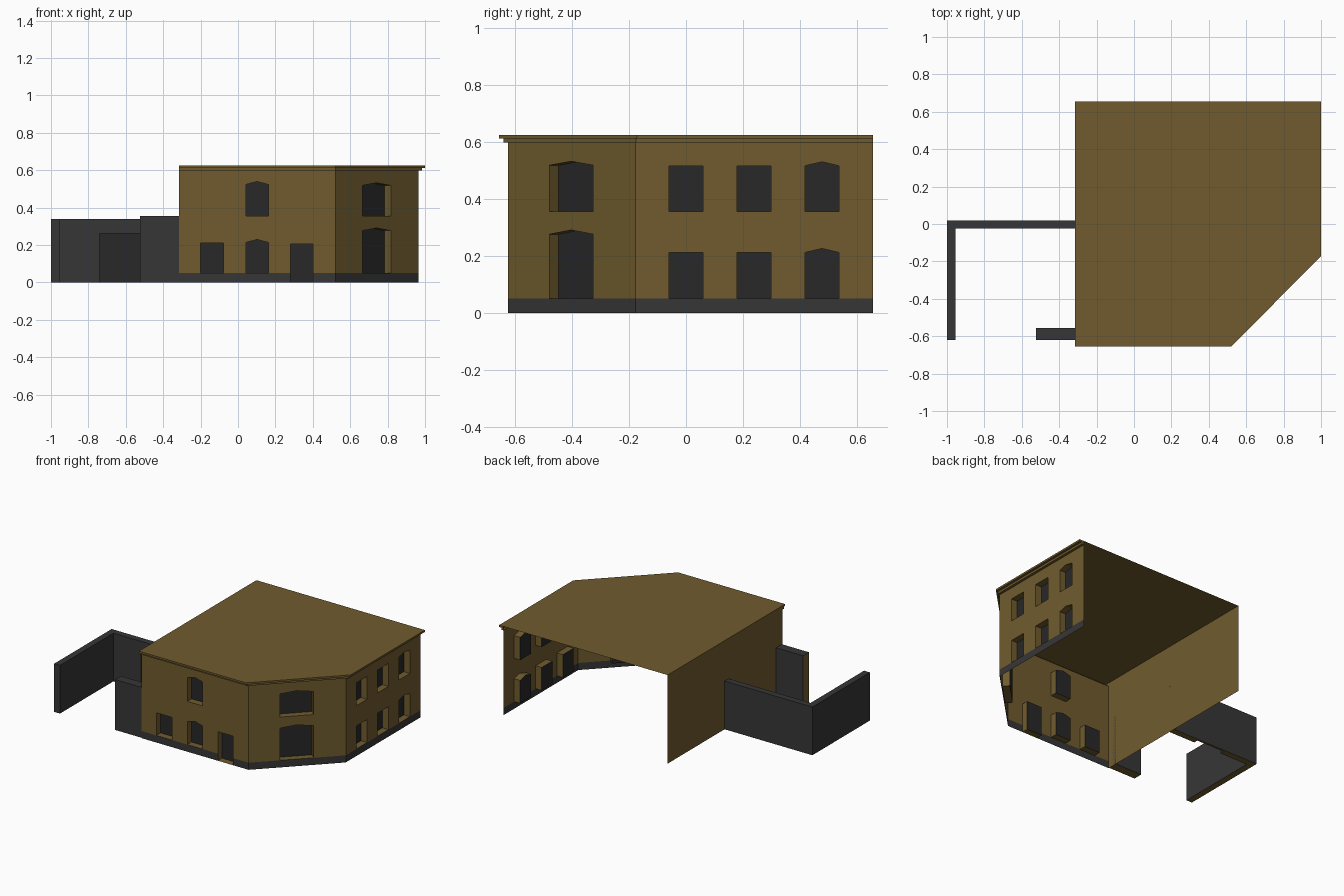
import bpy, bmesh
from mathutils import Vector

if "Cube" in bpy.data.objects:
    bpy.data.objects.remove(bpy.data.objects["Cube"])


def material(name, rgb):
    m = bpy.data.materials.new(name)
    m.diffuse_color = (*rgb, 1)
    m.use_nodes = True
    m.node_tree.nodes["Principled BSDF"].inputs["Base Color"].default_value = m.diffuse_color
    return m


BROWN = material("ochre_render", (0.16, 0.105, 0.027))
GREY = material("grey_stone", (0.037, 0.037, 0.039))
DARK = material("dark_pane", (0.021, 0.021, 0.022))
PLINTH, WALL_TOP, ROOF_TOP, RECESS = 0.05, 0.60, 0.625, 0.047


def mesh_object(name, faces):
    """faces: list of (points, material index)"""
    bm = bmesh.new()
    for pts, mat in faces:
        f = bm.faces.new([bm.verts.new(p) for p in pts])
        f.material_index = mat
    bmesh.ops.remove_doubles(bm, verts=bm.verts, dist=1e-5)
    me = bpy.data.meshes.new(name)
    bm.to_mesh(me)
    bm.free()
    for m in (BROWN, GREY, DARK):
        me.materials.append(m)
    ob = bpy.data.objects.new(name, me)
    bpy.context.collection.objects.link(ob)
    return ob


def facade(name, p0, p1, columns):
    """Sheet wall with recessed openings.
    columns: (u0, u1, [(bottom, side top, arch rise), ...]) measured from p0."""
    a, b = Vector((*p0, 0)), Vector((*p1, 0))
    d = (b - a).normalized()
    inward = Vector((-d.y, d.x, 0)) * RECESS
    faces = []

    def add(poly, mat):
        faces.append(([a + d * u + Vector((0, 0, z)) for u, z in poly], mat))

    def solid(u0, u1):
        add([(u0, 0), (u1, 0), (u1, PLINTH), (u0, PLINTH)], 1)
        add([(u0, PLINTH), (u1, PLINTH), (u1, WALL_TOP), (u0, WALL_TOP)], 0)

    u = 0
    for u0, u1, openings in columns:
        solid(u, u0)
        lower = [(u0, 0), (u1, 0)]
        if openings[0][0] > 0:
            add(lower + [(u1, PLINTH), (u0, PLINTH)], 1)
            lower = [(u0, PLINTH), (u1, PLINTH)]
        for z0, z1, rise in openings:
            if z0 > lower[0][1] + 1e-4:
                add(lower + [(u1, z0), (u0, z0)], 0)
            arch = [((u0 + u1) / 2, z1 + rise)] if rise else []
            lower = [(u0, z1)] + arch + [(u1, z1)]
            # reveals and pane
            outline = [(u0, z0), (u1, z0)] + lower[::-1]
            rim = [a + d * s + Vector((0, 0, z)) for s, z in outline]
            back = [p + inward for p in rim]
            n = len(rim)
            for i in range(n):
                j = (i + 1) % n
                faces.append(([rim[i], rim[j], back[j], back[i]], 0))
            faces.append((back, 2))
        add(lower + [(u1, WALL_TOP), (u0, WALL_TOP)], 0)
        u = u1
    solid(u, (b - a).length)
    return mesh_object(name, faces)


# Plan lines: wall face and roof edge, from front left round to back right
wall = [(-0.315, -0.625), (0.52, -0.625), (0.965, -0.177), (0.965, 0.655)]
eave = [(-0.315, -0.655), (0.52, -0.655), (1.0, -0.172), (1.0, 0.655)]
mid = [((p[0] + q[0]) / 2, (p[1] + q[1]) / 2) for p, q in zip(wall, eave)]

# Street facades
facade("front_wall", wall[0], wall[1], [
    (0.115, 0.238, [(0.05, 0.21, 0)]),
    (0.357, 0.477, [(0.05, 0.213, 0.016), (0.355, 0.523, 0.016)]),
    (0.595, 0.715, [(0, 0.205, 0)])])
facade("corner_wall", wall[1], wall[2], [
    (0.205, 0.422, [(0.05, 0.276, 0.015), (0.355, 0.518, 0.014)])])
facade("right_wall", wall[2], wall[3],
       [(s, s + 0.12, [(0.05, 0.212, r), (0.355, 0.516, r)])
        for s, r in ((0.117, 0), (0.355, 0), (0.594, 0.014))])

# Blind left wall (the rear stays open)
mesh_object("left_wall", [([(-0.315, 0.655, 0), (-0.315, -0.625, 0),
                            (-0.315, -0.625, ROOF_TOP), (-0.315, 0.655, ROOF_TOP)], 0)])

# Two-step cornice
rings = [[Vector((*p, z)) for p in line] for line, z in
         ((wall, 0.597), (mid, 0.597), (mid, 0.612), (eave, 0.612), (eave, ROOF_TOP))]
faces = [([r0[i], r0[i + 1], r1[i + 1], r1[i]], 0)
         for r0, r1 in zip(rings, rings[1:]) for i in range(3)]
for e in (0, 3):
    faces.append(([r[e] for r in rings] + [Vector((*wall[e], ROOF_TOP))], 0))
mesh_object("cornice", faces)

# Flat roof
mesh_object("roof", [([(*p, ROOF_TOP) for p in eave] + [(-0.315, 0.655, ROOF_TOP)], 0)])


def prism(name, profile, y0, y1, mat=1, end_mat=1):
    """Extrude an x-z profile from y0 to y1; undersides are ochre."""
    n = len(profile)
    f = [([(x, y0, z) for x, z in profile], mat),
         ([(x, y1, z) for x, z in profile[::-1]], mat)]
    for i in range(n):
        (xa, za), (xb, zb) = profile[i], profile[(i + 1) % n]
        m = 0 if za == zb == 0 else (end_mat if i == n - 1 else mat)
        f.append(([(xb, y0, zb), (xa, y0, za), (xa, y1, za), (xb, y1, zb)], m))
    return mesh_object(name, f)


def rect(x0, x1, h):
    return [(x0, 0), (x1, 0), (x1, h), (x0, h)]


# Courtyard walls, with a recessed doorway in the rear one
prism("yard_back_wall", [(-0.955, 0), (-0.74, 0), (-0.74, 0.26), (-0.52, 0.26),
                         (-0.52, 0), (-0.315, 0), (-0.315, 0.34), (-0.955, 0.34)], -0.025, 0.02)
prism("yard_door", rect(-0.74, -0.52, 0.26), 0.005, 0.018, 2)
prism("yard_door_backing", rect(-0.74, -0.52, 0.26), 0.018, 0.02)
prism("yard_side_wall", rect(-1.0, -0.955, 0.34), -0.62, 0.02)
prism("yard_gate_pier", rect(-0.525, -0.315, 0.355), -0.62, -0.555, 1, 0)
